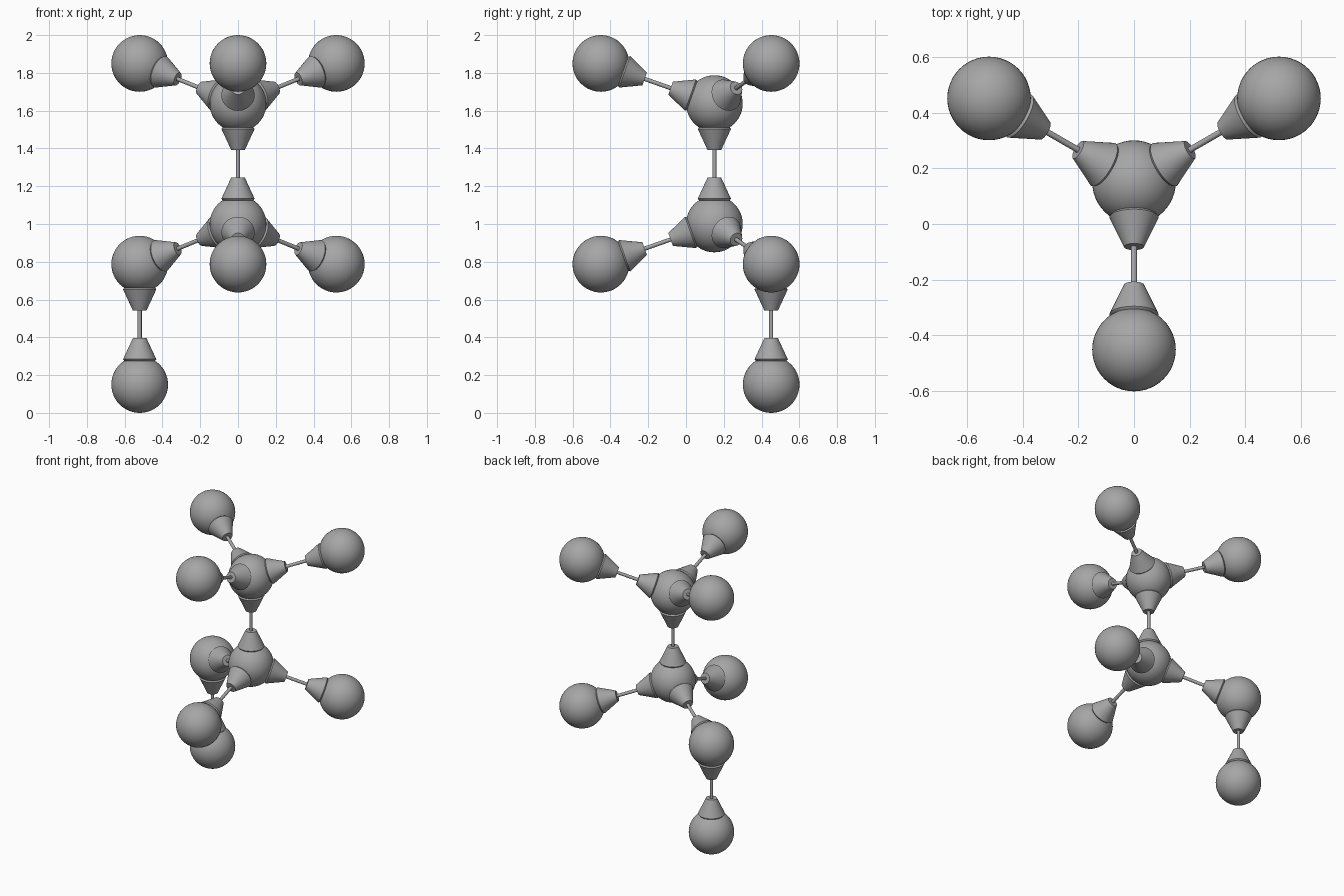
import bpy
import bmesh
import math
from mathutils import Vector

cube = bpy.data.objects.get("Cube")
if cube:
    bpy.data.objects.remove(cube, do_unlink=True)

BALL_R = 0.15
BOND = 0.6375          # distance between joined ball centres
ROD_R = 0.011
# Collar outline: (radius, distance from ball centre)
COLLAR = [(0.06, 0.115), (0.081, 0.125), (0.088, 0.134), (0.036, 0.246), (0, 0.246)]

grey = bpy.data.materials.new("plain grey")
GREY = (0.38, 0.38, 0.38, 1)
grey.use_nodes = True
grey.diffuse_color = GREY
grey.node_tree.nodes["Principled BSDF"].inputs["Base Color"].default_value = GREY


def finish(obj, name):
    obj.name = name
    obj.data.materials.append(grey)
    bpy.ops.object.select_all(action="DESELECT")
    obj.select_set(True)
    bpy.context.view_layer.objects.active = obj
    bpy.ops.object.shade_smooth_by_angle(angle=math.radians(30))


def ball(name, centre):
    bpy.ops.mesh.primitive_uv_sphere_add(segments=48, ring_count=24, radius=BALL_R, location=centre)
    finish(bpy.context.object, name)


def lathe(name, profile, origin, direction):
    """Turn a (radius, height) outline about an axis through origin."""
    bm = bmesh.new()
    verts = [bm.verts.new((r, 0, h)) for r, h in profile]
    edges = [bm.edges.new(pair) for pair in zip(verts, verts[1:])]
    bmesh.ops.spin(bm, geom=verts + edges, cent=(0, 0, 0), axis=(0, 0, 1),
                   angle=math.tau, steps=40, use_duplicate=False)
    bmesh.ops.remove_doubles(bm, verts=bm.verts, dist=0.0001)
    bmesh.ops.recalc_face_normals(bm, faces=bm.faces)
    mesh = bpy.data.meshes.new(name)
    bm.to_mesh(mesh)
    bm.free()
    obj = bpy.data.objects.new(name, mesh)
    bpy.context.collection.objects.link(obj)
    obj.location = origin
    obj.rotation_mode = "QUATERNION"
    obj.rotation_quaternion = direction.to_track_quat("Z", "Y")
    finish(obj, name)


def bond(name, a, b):
    """Thin rod between two balls with a tapered collar at each end."""
    axis = (b - a).normalized()
    lathe(name + "_inner_collar", COLLAR, a, axis)
    lathe(name + "_outer_collar", COLLAR, b, -axis)
    lathe(name + "_rod", [(ROD_R, 0.23), (ROD_R, BOND - 0.23)], a, axis)


# Two central hubs, one above the other
rise = BOND / 3
reach = BOND * math.sqrt(8) / 3
lower_hub = Vector((0, reach / 4, BALL_R + BOND + rise))
upper_hub = lower_hub + Vector((0, 0, BOND))
ball("lower_hub", lower_hub)
ball("upper_hub", upper_hub)
bond("hub_bond", lower_hub, upper_hub)

# Three arms spread evenly from each hub
ends = {}
for level, hub, dz in (("lower", lower_hub, -rise), ("upper", upper_hub, rise)):
    for side, degrees in (("front", -90), ("left", 30), ("right", 150)):
        angle = math.radians(degrees)
        name = f"{level}_{side}"
        end = hub + Vector((reach * math.cos(angle), reach * math.sin(angle), dz))
        ends[name] = end
        ball(name + "_ball", end)
        bond(name + "_bond", hub, end)

# Extra ball hanging under the lower right arm
hanging = ends["lower_right"] - Vector((0, 0, BOND))
ball("hanging_ball", hanging)
bond("hanging_bond", ends["lower_right"], hanging)
